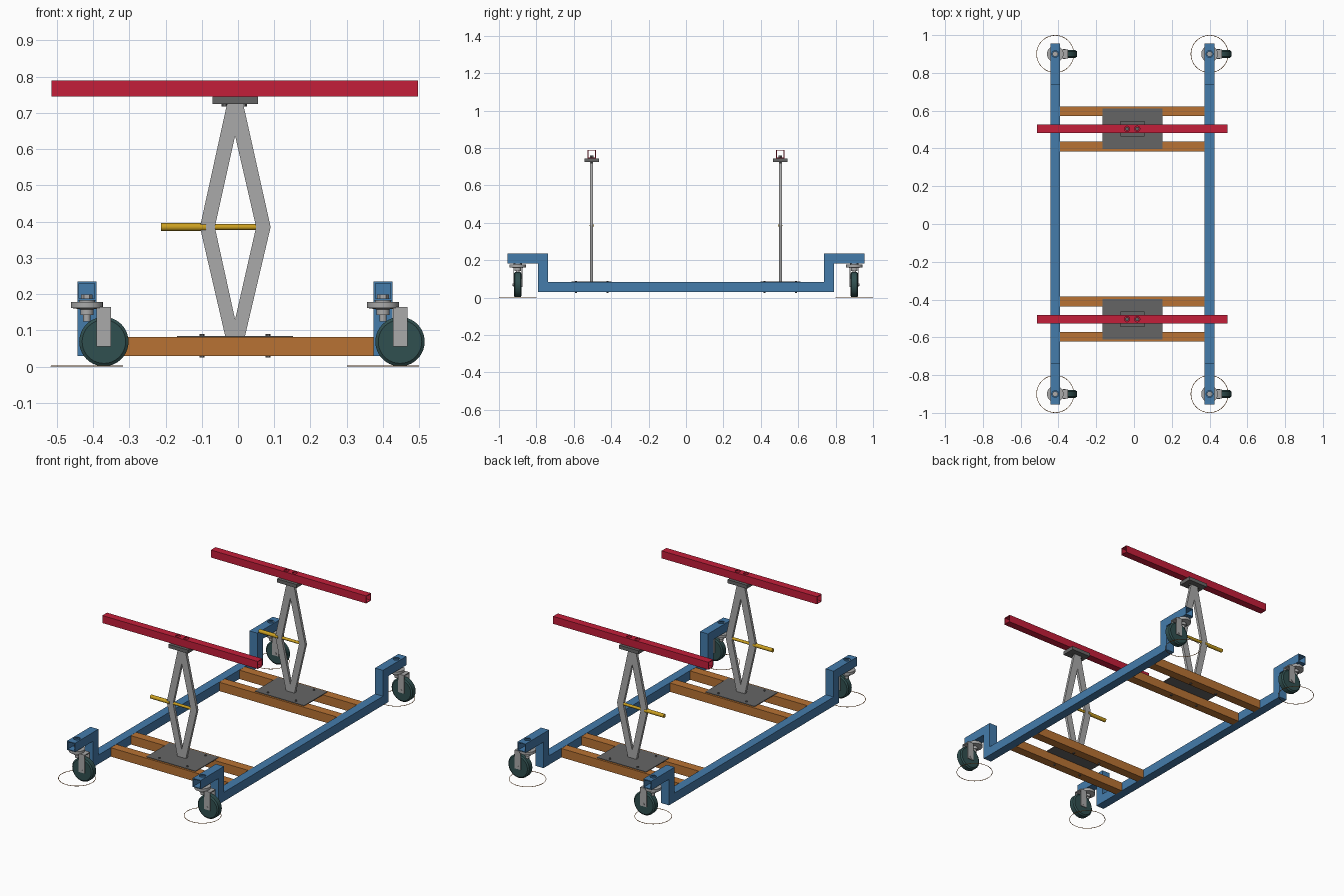
import bpy, bmesh, math
from mathutils import Matrix, Vector

if "Cube" in bpy.data.objects:
    bpy.data.objects.remove(bpy.data.objects["Cube"])


def material(name, rgb):
    m = bpy.data.materials.new(name)
    m.diffuse_color = (*rgb, 1)
    m.use_nodes = True
    m.node_tree.nodes["Principled BSDF"].inputs["Base Color"].default_value = m.diffuse_color
    return m


RED = material("crimson paint", (0.55, 0.013, 0.042))
BLUE = material("blue paint", (0.058, 0.20, 0.41))
COPPER = material("copper brown", (0.48, 0.17, 0.033))
STEEL = material("light steel", (0.40, 0.40, 0.40))
DARK = material("dark steel", (0.13, 0.13, 0.13))
GOLD = material("golden rod", (0.60, 0.35, 0.015))
RUBBER = material("dark teal rubber", (0.030, 0.080, 0.080))


def finish(name, bm, mat, smooth=False):
    bmesh.ops.recalc_face_normals(bm, faces=bm.faces[:])
    me = bpy.data.meshes.new(name)
    bm.to_mesh(me)
    bm.free()
    ob = bpy.data.objects.new(name, me)
    bpy.context.collection.objects.link(ob)
    if mat:
        me.materials.append(mat)
    if smooth:
        bpy.ops.object.select_all(action='DESELECT')
        ob.select_set(True)
        bpy.context.view_layer.objects.active = ob
        bpy.ops.object.shade_smooth_by_angle(angle=math.radians(35))
    return ob


def box(name, x, y, z, mat):
    """Box from (min, max) pairs."""
    bm = bmesh.new()
    bmesh.ops.create_cube(bm, size=1)
    for v in bm.verts:
        v.co = Vector([(r[0] + r[1]) / 2 + c * (r[1] - r[0])
                       for c, r in zip(v.co, (x, y, z))])
    return finish(name, bm, mat)


def lathe(name, profile, origin, axis, mat, n=32, smooth=True):
    """Closed solid turned from (distance along axis, radius) points."""
    bm = bmesh.new()
    rot = Vector((0, 0, 1)).rotation_difference(Vector(axis)).to_matrix()
    rings = []
    for d, r in profile:
        rings.append([bm.verts.new(Vector(origin) + rot @ Vector(
            (r * math.cos(2 * math.pi * i / n), r * math.sin(2 * math.pi * i / n), d)))
            for i in range(n)])
    for a, b in zip(rings, rings[1:]):
        for i in range(n):
            j = (i + 1) % n
            bm.faces.new((a[i], a[j], b[j], b[i]))
    bm.faces.new(rings[0])
    bm.faces.new(rings[-1])
    return finish(name, bm, mat, smooth)


def cut(ob, cutter):
    cutter.hide_render = True
    cutter.hide_set(True)
    m = ob.modifiers.new("cut", 'BOOLEAN')
    m.operation = 'DIFFERENCE'
    m.solver = 'EXACT'
    m.object = cutter


RAILS = (-0.417, 0.40)
CX = -0.008       # jack centre line
JACK_Y = 0.504
CASTER_Y = 0.90

# Stepped side rails, with open tube ends and bolt holes
half = [(0.955, 0.235), (0.955, 0.183), (0.79, 0.183), (0.79, 0.03)]
inner = [(0.738, 0.083), (0.738, 0.235)]
outline = half + [(-y, z) for y, z in reversed(half)] \
    + [(-y, z) for y, z in reversed(inner)] + inner
for rx in RAILS:
    bm = bmesh.new()
    f = bm.faces.new([bm.verts.new((rx - 0.026, y, z)) for y, z in outline])
    ext = bmesh.ops.extrude_face_region(bm, geom=[f])
    bmesh.ops.translate(bm, vec=(0.052, 0, 0),
                        verts=[g for g in ext['geom'] if isinstance(g, bmesh.types.BMVert)])
    rail = finish("side_rail", bm, BLUE)
    for s in (-1, 1):
        cut(rail, box("rail_end_cutter", (rx - 0.021, rx + 0.021),
                      sorted((s * 0.745, s * 1.0)), (0.188, 0.230), None))
        cut(rail, lathe("rail_hole_cutter", [(0, 0.018), (0.04, 0.018)],
                        (rx, s * CASTER_Y, 0.21), (0, 0, 1), None, 24, False))

# Casters, all trailing toward +x
for rx in RAILS:
    for s in (-1, 1):
        y, wx = s * CASTER_Y, rx + 0.047
        lathe("caster_nut", [(0.186, 0.016), (0.199, 0.016)], (rx, y, 0), (0, 0, 1),
              STEEL, 6, False)
        lathe("caster_swivel", [(0.125, 0.010), (0.143, 0.010), (0.143, 0.018),
                                (0.158, 0.018), (0.162, 0.044), (0.178, 0.044),
                                (0.178, 0.022), (0.184, 0.022)],
              (rx, y, 0), (0, 0, 1), STEEL)
        for t in (-1, 1):
            box("caster_fork", (wx - 0.020, wx + 0.020),
                sorted((y + t * 0.021, y + t * 0.025)), (0.056, 0.163), STEEL)
        box("caster_fork_bridge", (wx - 0.020, wx + 0.020), (y - 0.025, y + 0.025),
            (0.158, 0.164), STEEL)
        lathe("caster_axle", [(-0.027, 0.007), (0.027, 0.007)], (wx, y, 0.069),
              (0, 1, 0), STEEL, 16)
        lathe("caster_wheel", [(-0.020, 0.060), (-0.014, 0.068), (0.014, 0.068),
                               (0.020, 0.060)], (wx, y, 0.069), (0, 1, 0), RUBBER, 40)
        # Thin swivel clearance ring on the floor
        bpy.ops.mesh.primitive_torus_add(major_radius=0.0985, minor_radius=0.0015,
                                         major_segments=64, minor_segments=6,
                                         location=(rx, y, 0.0015))
        ring = bpy.context.object
        ring.name = "swivel_ring"
        ring.data.materials.append(COPPER)


def diamond(pts, y, bm):
    return [bm.verts.new((x, y, z)) for x, z in pts]


# Two lifting stations
for s in (-1, 1):
    y = s * JACK_Y
    # Cross beams and base plate with bolts
    for off in (-0.093, 0.093):
        box("cross_beam", (-0.391, 0.374), (y + off - 0.026, y + off + 0.026),
            (0.03, 0.082), COPPER)
        for bx in (-0.099, 0.083):
            lathe("base_bolt", [(0.025, 0.007), (0.090, 0.007)],
                  (bx, y + off * 0.9, 0), (0, 0, 1), DARK, 6, False)
    box("base_plate", (-0.168, 0.152), (y - 0.107, y + 0.107), (0.080, 0.085), DARK)

    # Diamond jack frame: outer outline bridged to the inner opening
    outer = [(CX - 0.027, 0.083), (CX + 0.027, 0.083), (0.090, 0.385),
             (CX + 0.022, 0.726), (CX - 0.022, 0.726), (-0.105, 0.385)]
    hole = [(CX, 0.130), (CX, 0.130), (0.050, 0.385),
            (CX, 0.637), (CX, 0.637), (-0.064, 0.385)]
    bm = bmesh.new()
    layers = [(diamond(outer, yy, bm), diamond(hole, yy, bm))
              for yy in (y - 0.008, y + 0.008)]
    (of, hf), (ob_, hb) = layers
    for i in range(6):
        j = (i + 1) % 6
        bm.faces.new((of[i], of[j], hf[j], hf[i]))
        bm.faces.new((ob_[i], ob_[j], hb[j], hb[i]))
        bm.faces.new((of[i], of[j], ob_[j], ob_[i]))
        bm.faces.new((hf[i], hf[j], hb[j], hb[i]))
    bmesh.ops.remove_doubles(bm, verts=bm.verts[:], dist=0.0001)
    finish("jack_frame", bm, STEEL)

    # Screw rod with thicker drive end
    lathe("jack_screw", [(-0.213, 0.011), (-0.088, 0.011), (-0.088, 0.008),
                         (0.055, 0.008)], (0, y, 0.385), (1, 0, 0), GOLD, 24)

    # Top support plate and its bolts
    box("support_plate", (-0.071, 0.055), (y - 0.040, y + 0.040), (0.724, 0.745), DARK)
    bar = box("lift_bar", (-0.514, 0.496), (y - 0.022, y + 0.022), (0.745, 0.789), RED)
    cut(bar, box("lift_bar_cutter", (-0.6, 0.6), (y - 0.0185, y + 0.0185),
                 (0.7485, 0.7855), None))
    for bx in (-0.037, 0.017):
        lathe("support_bolt", [(0.718, 0.008), (0.748, 0.008), (0.748, 0.011),
                               (0.760, 0.011)], (bx, y, 0), (0, 0, 1), DARK, 6, False)
        cut(bar, lathe("bar_hole_cutter", [(0.77, 0.014), (0.81, 0.014)],
                       (bx, y, 0), (0, 0, 1), None, 24, False))
